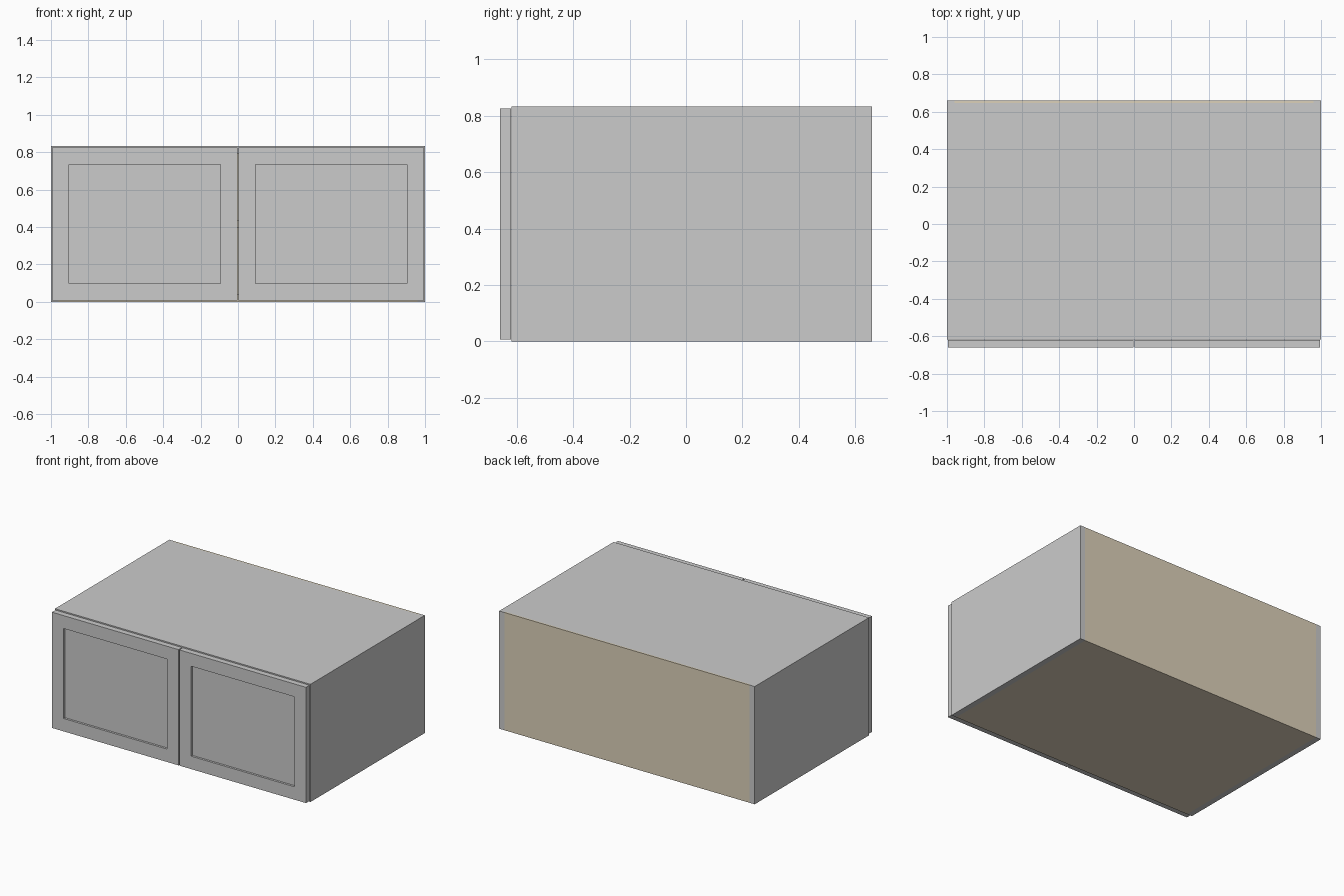
import bpy, bmesh

if "Cube" in bpy.data.objects:
    bpy.data.objects.remove(bpy.data.objects["Cube"])

W, D, H = 1.0, 0.66, 0.833      # half width, half depth, height
T = 0.04                        # board thickness
FRONT = -0.618                  # front edge of the carcass
BACK_T = 0.012                  # thin back board

wood = bpy.data.materials.new("light_wood")
wood.diffuse_color = (0.72, 0.64, 0.49, 1)
wood.use_nodes = True
wood.node_tree.nodes["Principled BSDF"].inputs["Base Color"].default_value = wood.diffuse_color


def board(name, lo, hi, mat=None):
    """Axis-aligned board between two corners."""
    bm = bmesh.new()
    bmesh.ops.create_cube(bm, size=1)
    for v in bm.verts:
        for i in range(3):
            v.co[i] = lo[i] if v.co[i] < 0 else hi[i]
    mesh = bpy.data.meshes.new(name)
    bm.to_mesh(mesh)
    bm.free()
    if mat:
        mesh.materials.append(mat)
    obj = bpy.data.objects.new(name, mesh)
    bpy.context.collection.objects.link(obj)
    return obj


def door(name, x0, x1):
    """Framed door: a slab whose front face is inset and pushed back."""
    obj = board(name, (x0, -D, 0.007), (x1, -0.621, 0.826))
    bm = bmesh.new()
    bm.from_mesh(obj.data)
    bm.normal_update()
    front = min(bm.faces, key=lambda f: f.calc_center_median().y)
    bmesh.ops.inset_region(bm, faces=[front], thickness=0.129)
    # straight-walled recess
    panel = bmesh.ops.extrude_discrete_faces(bm, faces=[front])["faces"][0]
    bmesh.ops.translate(bm, verts=panel.verts, vec=(0, 0.015, 0))
    bmesh.ops.recalc_face_normals(bm, faces=bm.faces)
    bm.to_mesh(obj.data)
    bm.free()


# Carcass
inner = W - T
board("left_side", (-W, FRONT, 0), (-inner, D, H))
board("right_side", (inner, FRONT, 0), (W, D, H))
board("top_panel", (-inner, FRONT, H - T), (inner, D - BACK_T, H))
board("bottom_panel", (-inner, FRONT, 0), (inner, D - BACK_T, T), wood)
board("back_panel", (-inner, D - BACK_T, 0), (inner, D, H), wood)

# Middle shelf behind the doors
board("shelf", (-inner, FRONT + 0.02, 0.396), (inner, D - BACK_T, 0.437), wood)

# Pair of doors
door("left_door", -0.994, -0.003)
door("right_door", 0.003, 0.994)
